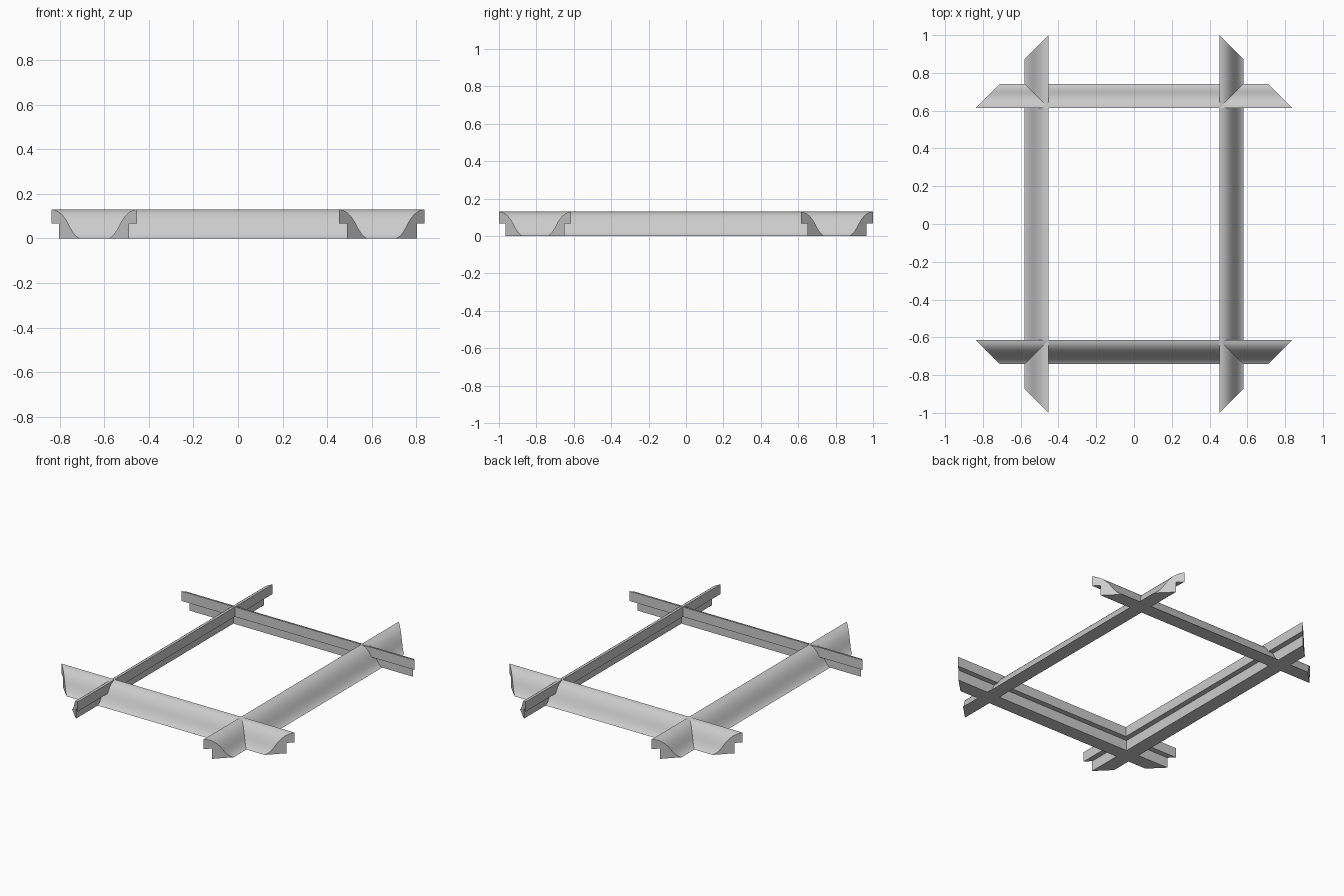
import bpy, bmesh
from math import radians
from mathutils import Matrix, Vector
from mathutils.geometry import interpolate_bezier

cube = bpy.data.objects.get("Cube")
if cube:
    bpy.data.objects.remove(cube, do_unlink=True)

# Single plain finish
grey = bpy.data.materials.new("plain_grey")
grey.use_nodes = True
colour = (0.6, 0.6, 0.6, 1)
grey.diffuse_color = colour
grey.node_tree.nodes["Principled BSDF"].inputs["Base Color"].default_value = colour

WIDTH, HEIGHT = 0.127, 0.13
STEP_IN, STEP_Z = 0.035, 0.067


def moulding_profile():
    """Closed outline as (outward, up): stepped back and an S-curved face."""
    top, mid, low = Vector((0, HEIGHT, 0)), Vector((0.08, 0.057, 0)), Vector((WIDTH, 0, 0))
    upper = interpolate_bezier(top, Vector((0.035, 0.127, 0)), Vector((0.06, 0.098, 0)), mid, 10)
    lower = interpolate_bezier(mid, Vector((0.095, 0.026, 0)), Vector((0.108, 0.008, 0)), low, 8)
    curve = [(p.x, p.y) for p in upper + lower[1:]]
    return curve + [(STEP_IN, 0), (STEP_IN, STEP_Z), (0, STEP_Z)]


def make_bar(name, inner, half_length, angle):
    """Moulding bar mitred at both ends, turned to face its side."""
    bm = bmesh.new()
    profile = moulding_profile()
    ends = [[bm.verts.new((s * (half_length - u), inner + u, z)) for u, z in profile]
            for s in (-1, 1)]
    for end in ends:
        bm.faces.new(end)
    for i in range(len(profile)):
        j = (i + 1) % len(profile)
        bm.faces.new((ends[0][i], ends[0][j], ends[1][j], ends[1][i]))
    bmesh.ops.transform(bm, matrix=Matrix.Rotation(radians(angle), 4, "Z"), verts=bm.verts)
    bmesh.ops.recalc_face_normals(bm, faces=bm.faces)
    mesh = bpy.data.meshes.new(name)
    bm.to_mesh(mesh)
    bm.free()
    mesh.materials.append(grey)
    obj = bpy.data.objects.new(name, mesh)
    bpy.context.collection.objects.link(obj)
    bpy.ops.object.select_all(action="DESELECT")
    obj.select_set(True)
    bpy.context.view_layer.objects.active = obj
    bpy.ops.object.shade_smooth_by_angle(angle=radians(30))


# Four crossing bars of the frame
make_bar("back_bar", 0.615, 0.837, 0)
make_bar("front_bar", 0.615, 0.837, 180)
make_bar("left_bar", 0.453, 1.0, -90)
make_bar("right_bar", 0.453, 1.0, 90)
